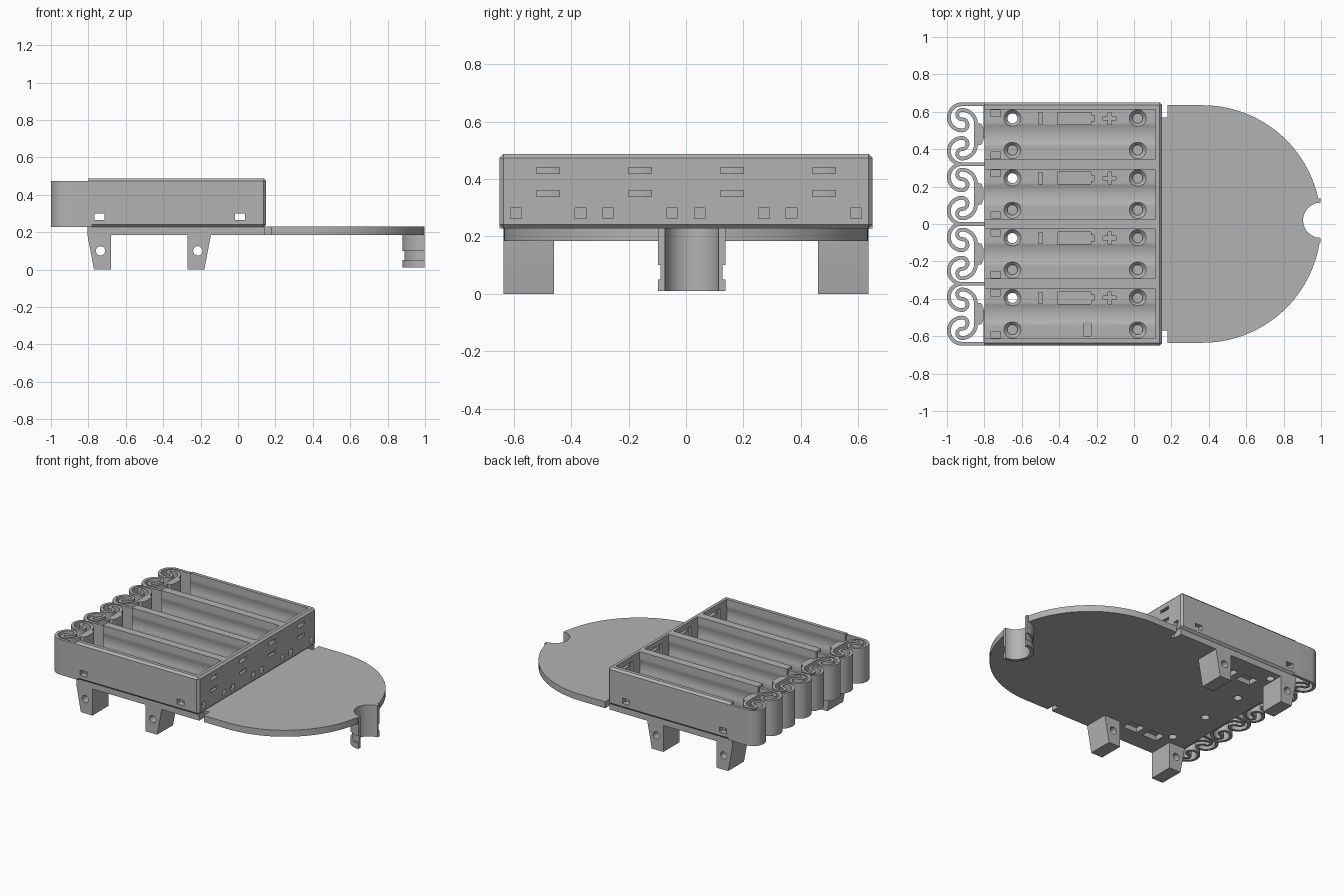
import bpy, bmesh, math
from mathutils import Vector

old = bpy.data.objects.get("Cube")
if old:
    bpy.data.objects.remove(old)

grey = bpy.data.materials.new("plain grey")
grey.use_nodes = True
TONE = (0.45, 0.45, 0.45, 1)
grey.diffuse_color = TONE
grey.node_tree.nodes["Principled BSDF"].inputs["Base Color"].default_value = TONE

BAYS = [-0.48, -0.16, 0.16, 0.48]
TOP, BASE = 0.488, 0.227


def finish(name, bm):
    bmesh.ops.recalc_face_normals(bm, faces=bm.faces)
    mesh = bpy.data.meshes.new(name)
    bm.to_mesh(mesh)
    bm.free()
    mesh.materials.append(grey)
    ob = bpy.data.objects.new(name, mesh)
    bpy.context.collection.objects.link(ob)
    return ob


def add_prism(bm, pts, lo, hi, axis="z"):
    """Extrude a 2D outline along an axis."""
    place = {"x": lambda a, b, t: (t, a, b),
             "y": lambda a, b, t: (a, t, b),
             "z": lambda a, b, t: (a, b, t)}[axis]
    low = [bm.verts.new(place(a, b, lo)) for a, b in pts]
    high = [bm.verts.new(place(a, b, hi)) for a, b in pts]
    bm.faces.new(low)
    bm.faces.new(high)
    for i in range(len(pts)):
        j = (i + 1) % len(pts)
        bm.faces.new((low[i], low[j], high[j], high[i]))


def add_box(bm, x, y, z):
    add_prism(bm, [(x[0], y[0]), (x[1], y[0]), (x[1], y[1]), (x[0], y[1])], *z)


def arc(cx, cy, r, start, end, n=12):
    steps = [math.radians(start + (end - start) * i / n) for i in range(n + 1)]
    return [(cx + r * math.cos(a), cy + r * math.sin(a)) for a in steps]


def disc(cx, cy, r, n=20):
    return arc(cx, cy, r, 0, 360, n)[:-1]


def carve(ob, bm):
    """Cut a set of solids out of an object, then drop the cutter."""
    cutter = finish("cutter", bm)
    cutter.hide_render = True
    mod = ob.modifiers.new("cut", "BOOLEAN")
    mod.operation, mod.solver, mod.object = "DIFFERENCE", "EXACT", cutter
    mod.use_self = True
    bpy.context.view_layer.objects.active = ob
    bpy.ops.object.modifier_apply(modifier=mod.name)
    bpy.data.objects.remove(cutter)


# Chamfered tray body
bm = bmesh.new()
add_box(bm, (-0.8, 0.15), (-0.65, 0.65), (BASE, TOP))
edges = [e for e in bm.edges if any(v.co.x > 0 for v in e.verts) or abs(e.verts[0].co.y - e.verts[1].co.y) < 0.01]
edges = [e for e in edges if max(v.co.x for v in e.verts) > 0]
bmesh.ops.bevel(bm, geom=edges, offset=0.014, segments=1, affect="EDGES")
tray = finish("battery_tray", bm)

# Bays: square slot widened by a round cell shape
bm = bmesh.new()
axis_z, radius, half, drop = 0.388, 0.139, 0.132, 0.128
for c in BAYS:
    outline = [(c + half, TOP + 0.05)]
    for deg in range(36, -217, -4):
        a = math.radians(deg)
        ca, sa = abs(math.cos(a)), math.sin(a)
        slot = half / max(ca, 1e-6)
        if sa < 0:
            slot = min(slot, drop / -sa)
        r = max(radius, slot)
        outline.append((c + r * math.cos(a), axis_z + r * sa))
    outline.append((c - half, TOP + 0.05))
    add_prism(bm, outline, -0.9, 0.115, "x")
carve(tray, bm)

# Countersunk screw holes
bm = bmesh.new()
for c in BAYS:
    for x in (-0.65, 0.02):
        for dy in (-0.085, 0.085):
            add_prism(bm, disc(x, c + dy, 0.027), 0.2, 0.25)
            rings = []
            for r, z in ((0.027, 0.24), (0.047, 0.262), (0.047, 0.29)):
                rings.append([bm.verts.new((px, py, z)) for px, py in disc(x, c + dy, r)])
            bm.faces.new(rings[0])
            bm.faces.new(rings[-1])
            for lo, hi in zip(rings, rings[1:]):
                for i in range(len(lo)):
                    j = (i + 1) % len(lo)
                    bm.faces.new((lo[i], lo[j], hi[j], hi[i]))
carve(tray, bm)

# Wire passages, contact slots and engraved polarity marks
bm = bmesh.new()
for x in (-0.74, 0.01):
    add_box(bm, (x - 0.027, x + 0.027), (-0.8, 0.8), (0.264, 0.3))
for c in BAYS:
    for z in (0.35, 0.43):
        add_box(bm, (0.09, 0.2), (c - 0.04, c + 0.04), (z - 0.011, z + 0.011))
    add_box(bm, (0.09, 0.13), (c - 0.06, c + 0.06), (0.33, 0.45))
    for dy in (-0.112, 0.112):
        add_box(bm, (0.125, 0.2), (c + dy - 0.019, c + dy + 0.019), (0.262, 0.3))
        add_box(bm, (-0.765, -0.715), (c + dy - 0.017, c + dy + 0.017), (0.243, 0.27))
    y, depth = c + 0.085, (0.25, 0.275)
    add_box(bm, (-0.51, -0.49), (y - 0.03, y + 0.03), depth)
    add_box(bm, (-0.41, -0.23), (y - 0.032, y + 0.032), depth)
    add_box(bm, (-0.24, -0.21), (y - 0.015, y + 0.015), depth)
    add_box(bm, (-0.165, -0.095), (y - 0.01, y + 0.01), depth)
    add_box(bm, (-0.14, -0.12), (y - 0.032, y + 0.032), depth)
add_box(bm, (-0.27, -0.23), (-0.6, -0.525), (0.25, 0.275))
carve(tray, bm)

# Folded springs that close the open end of each bay
path = [(-0.78, 0.16)] + arc(-0.92, 0.09, 0.07, 90, 270, 18)
path += arc(-0.92, 0.05, 0.03, -90, 90)[1:]
path += arc(-0.92, 0.105, 0.025, 270, 90)[1:]
path += arc(-0.92, 0.055, 0.075, 90, 0)[1:]
path += [(x, -y) for x, y in reversed(path)]
sides = ([], [])
for i, p in enumerate(path):
    a, b = Vector(path[max(i - 1, 0)]), Vector(path[min(i + 1, len(path) - 1)])
    d = (b - a).normalized() * 0.01
    sides[0].append((p[0] - d.y, p[1] + d.x))
    sides[1].append((p[0] + d.y, p[1] - d.x))
band = sides[0] + sides[1][::-1]
bm = bmesh.new()
for c in BAYS:
    add_prism(bm, [(x, y + c) for x, y in band], BASE, 0.474)
    add_prism(bm, [(-0.84, c - 0.06), (-0.815, c - 0.055), (-0.805, c - 0.03),
                   (-0.805, c + 0.03), (-0.815, c + 0.055), (-0.84, c + 0.06)], BASE, 0.474)
springs = finish("bay_springs", bm)

# Base plate with rounded front and side notches
half_outline = arc(0.365, 0, 0.635, 0, 90, 32) + [
    (0.18, 0.635), (0.18, 0.57), (0.145, 0.57), (0.145, 0.635), (-0.8, 0.635)]
outline = half_outline + [(x, -y) for x, y in reversed(half_outline[1:])]
bm = bmesh.new()
add_prism(bm, outline, 0.185, 0.23)
plate = finish("base_plate", bm)
bm = bmesh.new()
CLIP = (0.998, 0.02)
add_prism(bm, disc(*CLIP, 0.095, 40), 0.1, 0.3)
for c in BAYS:
    add_prism(bm, disc(-0.65, c + 0.085, 0.027), 0.1, 0.3)
for s in (-1, 1):
    for x in (-0.6, -0.44):
        y = sorted((s * 0.42, s * 0.5))
        add_box(bm, (x, x + 0.11), y, (0.1, 0.22))
carve(plate, bm)

# Half-round clip under the plate tip
bm = bmesh.new()
for lo, hi, r in ((0.01, 0.05, 0.118), (0.05, 0.1, 0.108), (0.1, 0.23, 0.118)):
    add_prism(bm, arc(*CLIP, r, 90, 270, 24) + arc(*CLIP, 0.094, 270, 90, 24), lo, hi)
clip = finish("round_clip", bm)

# Tapered legs with cross holes
bm = bmesh.new()
holes = bmesh.new()
for s in (-1, 1):
    y = sorted((s * 0.46, s * 0.635))
    for top, foot, inner, hole in ((-0.805, -0.77, -0.68, -0.735), (-0.145, -0.18, -0.27, -0.215)):
        add_prism(bm, [(top, 0.228), (top, 0.185), (foot, 0), (inner, 0), (inner, 0.228)], *y, "y")
        add_prism(holes, disc(hole, 0.1, 0.025), y[0] - 0.05, y[1] + 0.05, "y")
legs = finish("legs", bm)
carve(legs, holes)

# Crisp edges on smooth curves
for ob in (tray, springs, plate, clip, legs):
    bpy.ops.object.select_all(action="DESELECT")
    ob.select_set(True)
    bpy.context.view_layer.objects.active = ob
    bpy.ops.object.shade_smooth_by_angle(angle=math.radians(25))
